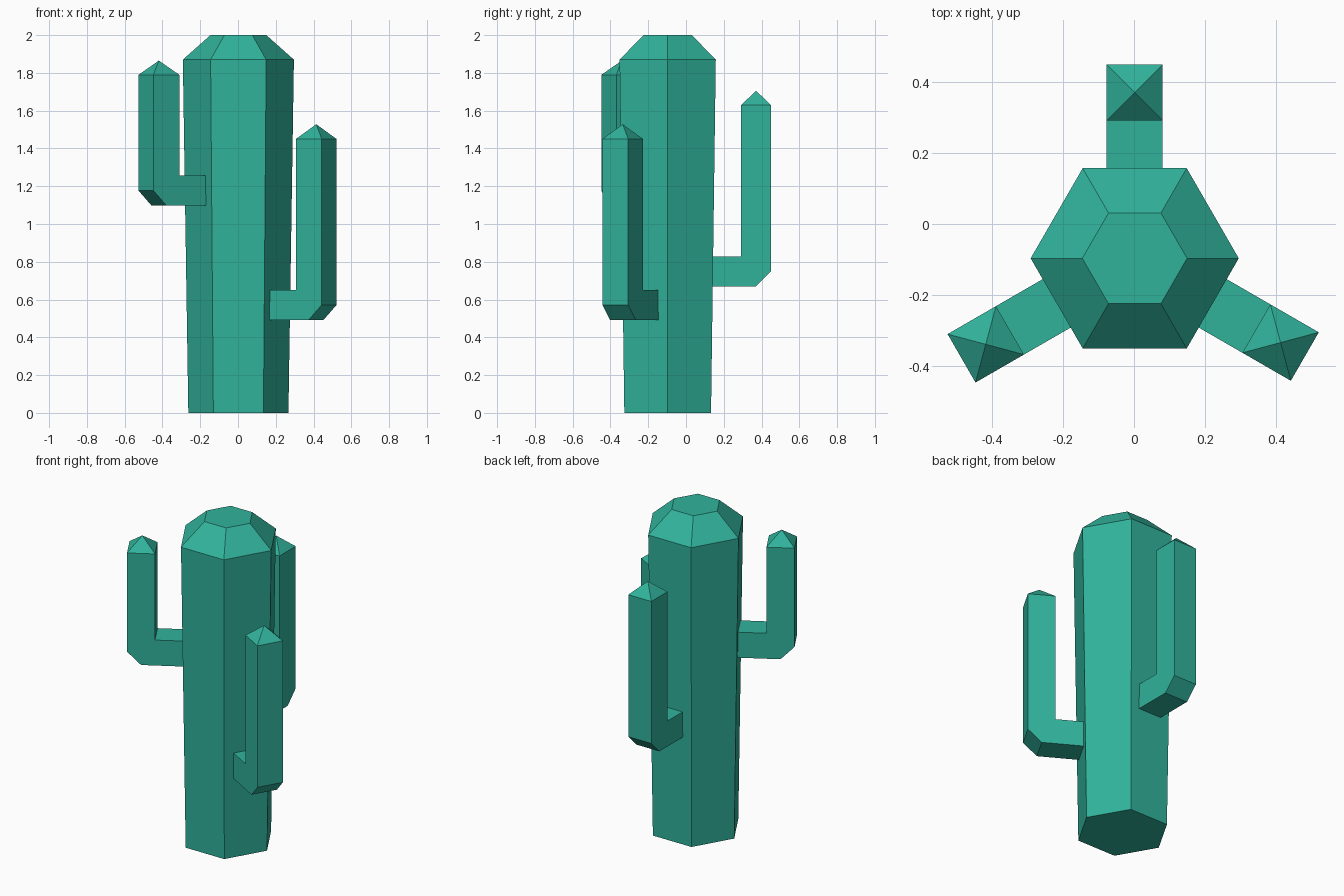
import bpy, bmesh
from math import cos, sin, radians, pi
from mathutils import Matrix

if "Cube" in bpy.data.objects:
    bpy.data.objects.remove(bpy.data.objects["Cube"])

CX, CY = 0.002, -0.097      # trunk axis
WIDTH = 0.158               # arm thickness

green = bpy.data.materials.new("cactus_green")
green.diffuse_color = (0.03, 0.45, 0.33, 1)
green.use_nodes = True
green.node_tree.nodes["Principled BSDF"].inputs["Base Color"].default_value = green.diffuse_color


def finish(bm, name):
    bmesh.ops.recalc_face_normals(bm, faces=bm.faces[:])
    mesh = bpy.data.meshes.new(name)
    bm.to_mesh(mesh)
    bm.free()
    mesh.materials.append(green)
    obj = bpy.data.objects.new(name, mesh)
    bpy.context.collection.objects.link(obj)
    return obj


def trunk(rings):
    """Six-sided stack of (radius, z) rings, closed at both ends."""
    bm = bmesh.new()
    loops = [[bm.verts.new((r * cos(i * pi / 3), r * sin(i * pi / 3), z))
              for i in range(6)] for r, z in rings]
    for a, b in zip(loops, loops[1:]):
        for i in range(6):
            j = (i + 1) % 6
            bm.faces.new((a[i], a[j], b[j], b[i]))
    bm.faces.new(loops[0])
    bm.faces.new(loops[-1])
    obj = finish(bm, "trunk")
    obj.location = (CX, CY, 0)


def arm(name, angle, reach, z0, z1, tip):
    """L-shaped square arm with a chamfered elbow and a pyramid tip."""
    h = WIDTH / 2
    inner, outer = reach - h, reach + h
    profile = [(0.225, z0), (reach, z0), (outer, z0 + h), (outer, z1),
               (inner, z1), (inner, z0 + WIDTH), (0.225, z0 + WIDTH)]
    bm = bmesh.new()
    left = [bm.verts.new((d, -h, z)) for d, z in profile]
    right = [bm.verts.new((d, h, z)) for d, z in profile]
    bm.faces.new(left)
    bm.faces.new(right)
    n = len(profile)
    sides = [bm.faces.new((left[i], left[(i + 1) % n],
                           right[(i + 1) % n], right[i])) for i in range(n)]
    # raise the top face into a pointed tip
    apex = bmesh.ops.poke(bm, faces=[sides[3]])["verts"][0]
    apex.co.z = tip
    obj = finish(bm, name)
    obj.matrix_world = (Matrix.Translation((CX, CY, 0))
                        @ Matrix.Rotation(radians(angle), 4, 'Z'))


# Tapered trunk with bevelled crown
trunk([(0.265, 0), (0.294, 1.87), (0.148, 2.0)])

# Three arms spaced evenly around the trunk
arm("back_arm", 90, 0.468, 0.67, 1.63, 1.705)
arm("left_arm", 210, 0.486, 1.098, 1.79, 1.865)
arm("right_arm", 330, 0.476, 0.493, 1.45, 1.528)
